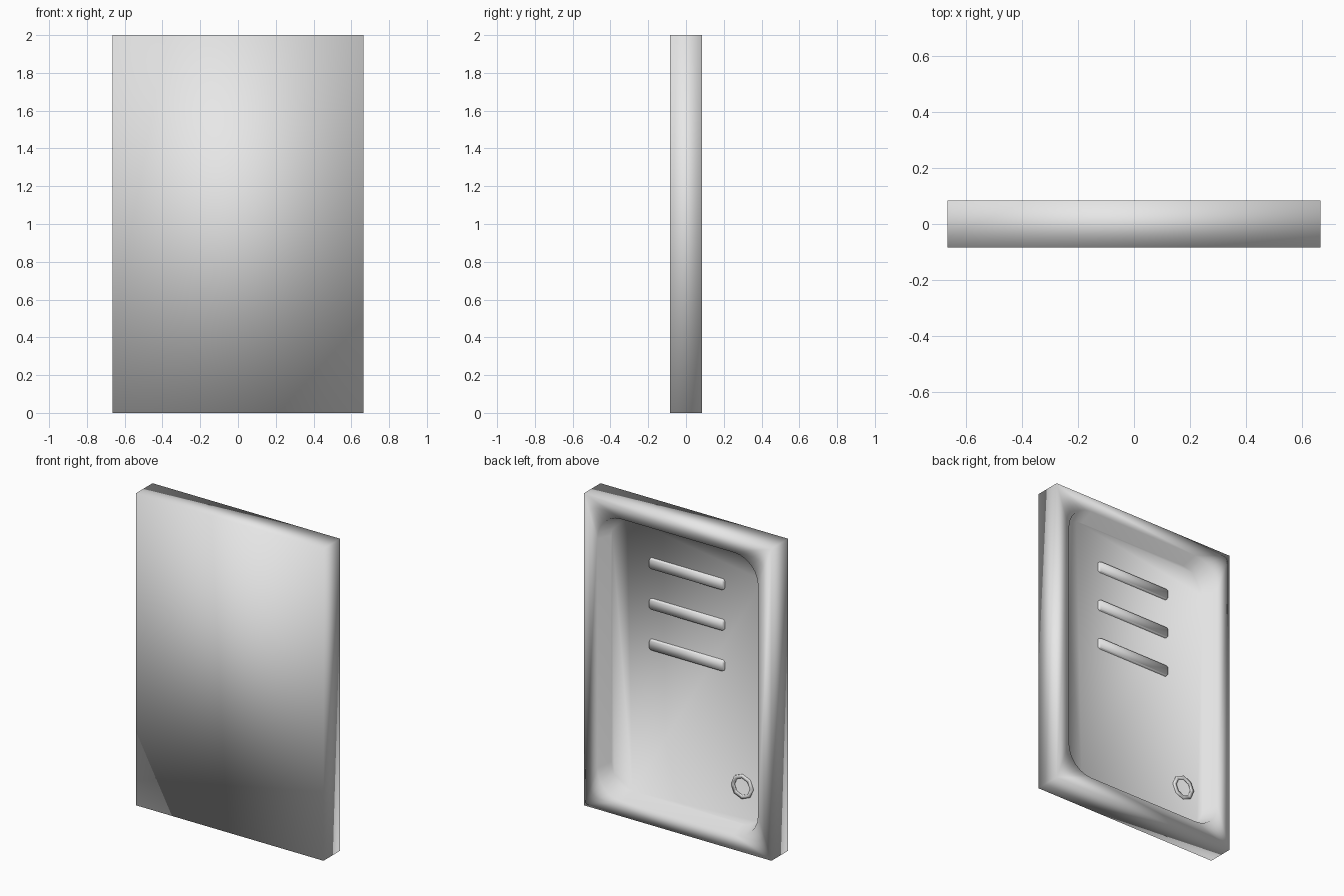
import bpy
import bmesh
from math import cos, sin, pi

cube = bpy.data.objects.get("Cube")
if cube:
    bpy.data.objects.remove(cube, do_unlink=True)

HALF_W, HALF_D, HEIGHT = 0.665, 0.084, 2.0
FLOOR_Y = -0.015
MID_Z = HEIGHT / 2

# One pale enamel colour
enamel = bpy.data.materials.new("pale_grey_enamel")
enamel.use_nodes = True
colour = (0.8, 0.8, 0.8, 1)
enamel.diffuse_color = colour
enamel.node_tree.nodes["Principled BSDF"].inputs["Base Color"].default_value = colour


def finish(bm, name):
    """Turn a bmesh into a smooth-shaded object."""
    bmesh.ops.recalc_face_normals(bm, faces=bm.faces)
    for f in bm.faces:
        f.smooth = True
    mesh = bpy.data.meshes.new(name)
    bm.to_mesh(mesh)
    bm.free()
    mesh.materials.append(enamel)
    obj = bpy.data.objects.new(name, mesh)
    bpy.context.collection.objects.link(obj)
    return obj


def rounded_loop(bm, hw, hh, r, y, cz, steps):
    """Rounded rectangle in the xz plane, steps + 1 points per corner."""
    verts = []
    for k, (sx, sz) in enumerate(((1, 1), (-1, 1), (-1, -1), (1, -1))):
        for i in range(steps + 1):
            a = pi / 2 * (k + i / steps)
            verts.append(bm.verts.new((sx * (hw - r) + r * cos(a), y,
                                       cz + sz * (hh - r) + r * sin(a))))
    return verts


def bridge(bm, a, b):
    n = len(a)
    for i in range(n):
        j = (i + 1) % n
        bm.faces.new((a[i], a[j], b[j], b[i]))


# Tray body: plain box with a rounded basin sunk into the back
bm = bmesh.new()
corners = ((1, 1), (-1, 1), (-1, -1), (1, -1))
front, back = [[bm.verts.new((sx * HALF_W, y, MID_Z + sz * MID_Z)) for sx, sz in corners]
               for y in (-HALF_D, HALF_D)]
bm.faces.new(front)
bridge(bm, front, back)
STEPS = 6
rim = rounded_loop(bm, 0.57, 0.905, 0.17, HALF_D, MID_Z, STEPS)
floor = rounded_loop(bm, 0.54, 0.875, 0.15, FLOOR_Y, MID_Z, STEPS)
for k in range(4):
    first = k * (STEPS + 1)
    for i in range(first, first + STEPS):
        bm.faces.new((back[k], rim[i], rim[i + 1]))
    last, following = first + STEPS, (first + STEPS + 1) % len(rim)
    bm.faces.new((back[k], rim[last], rim[following], back[(k + 1) % 4]))
bridge(bm, rim, floor)
bm.faces.new(floor)
finish(bm, "tray_body")

# Three raised grip ribs across the upper floor
for n in range(3):
    bm = bmesh.new()
    z = 1.625 - 0.26 * n
    base = rounded_loop(bm, 0.266, 0.036, 0.015, FLOOR_Y - 0.005, z, 3)
    top = rounded_loop(bm, 0.262, 0.032, 0.013, FLOOR_Y + 0.014, z, 3)
    bridge(bm, base, top)
    bm.faces.new(top)
    finish(bm, f"grip_rib_{n + 1}")

# Octagonal drain ring in the lower corner
bm = bmesh.new()
rings = []
for r, y in ((0.08, FLOOR_Y - 0.003), (0.078, FLOOR_Y + 0.007),
             (0.056, FLOOR_Y + 0.007), (0.054, FLOOR_Y - 0.003)):
    rings.append([bm.verts.new((-0.39 + r * cos(pi / 4 * i), y, 0.365 + r * sin(pi / 4 * i)))
                  for i in range(8)])
for a, b in zip(rings, rings[1:] + rings[:1]):
    bridge(bm, a, b)
finish(bm, "drain_ring")
